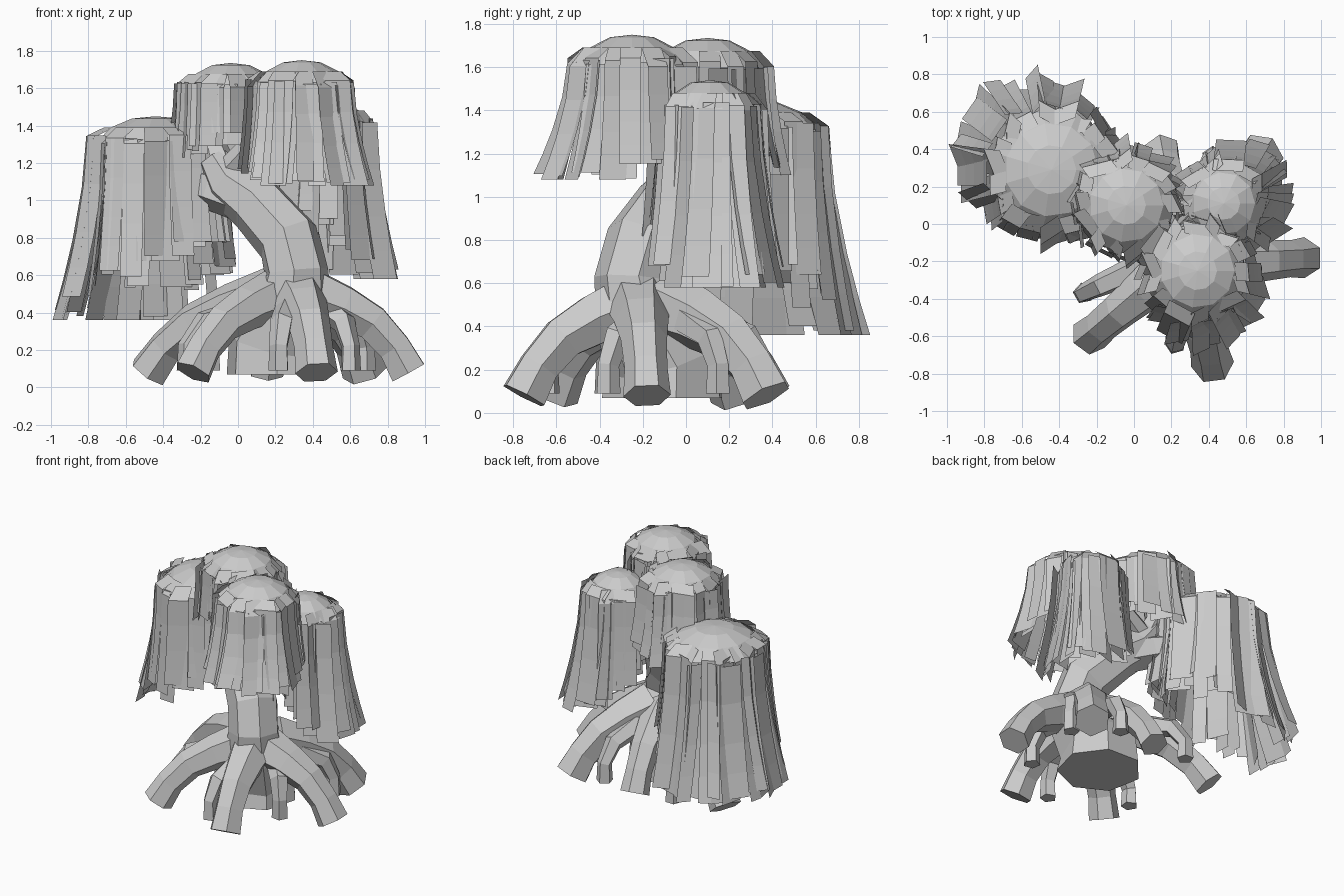
import bpy, bmesh, math, random
from mathutils import Vector

if "Cube" in bpy.data.objects:
    bpy.data.objects.remove(bpy.data.objects["Cube"])

random.seed(4)
grey = bpy.data.materials.new("plain grey")
grey.diffuse_color = (0.6, 0.6, 0.6, 1)
grey.use_nodes = True
grey.node_tree.nodes["Principled BSDF"].inputs["Base Color"].default_value = grey.diffuse_color


def finish(bm, name, normals=True):
    if normals:
        bmesh.ops.recalc_face_normals(bm, faces=bm.faces[:])
    me = bpy.data.meshes.new(name)
    bm.to_mesh(me)
    bm.free()
    me.materials.append(grey)
    ob = bpy.data.objects.new(name, me)
    bpy.context.collection.objects.link(ob)
    return ob


def tube(name, pts, sides=6, phase=0.3):
    """Flat-faced capped tube through (x, y, z, radius) points."""
    bm = bmesh.new()
    c = [Vector(p[:3]) for p in pts]
    n = len(c)
    rings, side, prev = [], None, None
    for i in range(n):
        t = (c[min(i + 1, n - 1)] - c[max(i - 1, 0)]).normalized()
        if side is None:
            side = t.orthogonal().normalized()
        else:
            side = prev.rotation_difference(t) @ side
        prev = t
        up = t.cross(side)
        ring = []
        for k in range(sides):
            a = phase + k * math.tau / sides
            ring.append(bm.verts.new(c[i] + (side * math.cos(a) + up * math.sin(a)) * pts[i][3]))
        rings.append(ring)
    for r0, r1 in zip(rings, rings[1:]):
        for k in range(sides):
            j = (k + 1) % sides
            bm.faces.new((r0[k], r0[j], r1[j], r1[k]))
    bm.faces.new(rings[0][::-1])
    bm.faces.new(rings[-1])
    return finish(bm, name)


# trunk, leaning back to the left
tube("trunk", [(0.22, -0.10, 0.07, 0.29), (0.22, -0.10, 0.25, 0.28), (0.30, -0.22, 0.48, 0.21),
               (0.31, -0.25, 0.62, 0.175), (0.27, -0.20, 0.79, 0.175), (0.10, -0.07, 0.98, 0.16),
               (-0.05, 0.0, 1.09, 0.13), (-0.13, 0.05, 1.22, 0.09)], 7)

# branches up into each crown
tube("left_branch", [(0.06, -0.05, 1.0, 0.13), (-0.12, 0.05, 1.06, 0.12), (-0.28, 0.16, 1.10, 0.10),
                     (-0.40, 0.26, 1.20, 0.07), (-0.43, 0.28, 1.42, 0.04)])
tube("middle_branch", [(-0.08, 0.02, 1.13, 0.1), (-0.13, 0.07, 1.30, 0.075), (-0.04, 0.1, 1.68, 0.04)])
tube("front_branch", [(-0.05, 0.0, 1.15, 0.08), (0.08, -0.1, 1.3, 0.065), (0.25, -0.2, 1.42, 0.055),
                      (0.33, -0.25, 1.7, 0.04)])
tube("right_branch", [(-0.05, 0.02, 1.17, 0.08), (0.15, 0.07, 1.27, 0.06), (0.38, 0.1, 1.33, 0.05),
                      (0.47, 0.11, 1.5, 0.04)])

# large arching roots: start, tip, end radius
roots = {
    "front_root": ((0.31, -0.25), (0.42, -0.75), 0.115),
    "front_left_root": ((0.22, -0.22), (-0.24, -0.60), 0.105),
    "right_root": ((0.38, -0.22), (0.91, -0.18), 0.11),
    "back_right_root": ((0.35, -0.10), (0.68, 0.37), 0.125),
    "back_root": ((0.24, -0.08), (0.15, 0.39), 0.10),
    "left_root": ((0.20, -0.12), (-0.48, 0.22), 0.11),
}
for name, (s, e, r) in roots.items():
    s, e = Vector(s), Vector(e)
    path = []
    for t, z, k in ((0, 0.50, 1.4), (0.35, 0.43, 1.15), (0.64, 0.345, 0.98), (0.86, 0.215, 0.9), (1, 0.08, 1.0)):
        p = s.lerp(e, t)
        path.append((p.x, p.y, z, r * k))
    tube(name, path)

# thin roots dropping between the large ones
small = [((0.28, -0.38), (0.22, -0.64)), ((0.46, -0.20), (0.60, -0.36)), ((0.5, 0.0), (0.68, 0.15)),
         ((0.1, -0.2), (-0.27, -0.37)), ((0.05, 0.05), (-0.15, 0.36)), ((0.34, 0.05), (0.42, 0.36))]
for i, (s, e) in enumerate(small):
    s, e = Vector(s), Vector(e)
    m = s.lerp(e, 0.75)
    tube(f"small_root_{i + 1}", [(s.x, s.y, 0.43, 0.08), (m.x, m.y, 0.35, 0.065),
                                 (e.x, e.y, 0.22, 0.052), (e.x, e.y, 0.09, 0.058)], 5)


def dome(name, cx, cy, top, R, sides=11):
    """Shallow faceted cap with an open underside."""
    bm = bmesh.new()
    apex = bm.verts.new((cx, cy, top))
    rings = []
    for f, d in ((0.4, 0.012), (0.76, 0.06), (1.0, 0.14)):
        rings.append([bm.verts.new((cx + R * f * math.cos(k * math.tau / sides),
                                    cy + R * f * math.sin(k * math.tau / sides), top - d))
                      for k in range(sides)])
    for k in range(sides):
        j = (k + 1) % sides
        bm.faces.new((apex, rings[0][k], rings[0][j]))
        for a, b in zip(rings, rings[1:]):
            bm.faces.new((a[k], b[k], b[j], a[j]))
    finish(bm, name)


def fringe(name, cx, cy, top, R, low, high, flare, out, count):
    """Ribbons that start on the cap, fall over its rim and sweep outward."""
    bm = bmesh.new()
    out = Vector(out).normalized()
    for i in range(count):
        inner = i % 3 == 2
        a = (i + random.uniform(-0.4, 0.4)) * math.tau / count
        d = Vector((math.cos(a), math.sin(a)))
        tw = a + math.pi / 2 + random.uniform(-0.65, 0.65)
        w = Vector((math.cos(tw), math.sin(tw))) * random.uniform(0.045, 0.085)
        rad = R * (random.uniform(0.8, 0.92) if inner else random.uniform(0.96, 1.1))
        facing = d.dot(out)
        f = flare * (0.25 + 0.75 * max(0, facing)) * random.uniform(0.85, 1.1)
        # ribbons on the sweeping side hang lowest
        mix = min(1, max(0, 0.42 - 0.5 * facing + random.uniform(-0.22, 0.22)))
        bottom = low + (high - low) * mix
        start = top - random.uniform(0.10, 0.15)
        path = [(rad * 0.74, top - 0.06)] if i % 3 == 0 else []
        for t in (0, 0.3, 0.6, 0.82, 1):
            path.append((rad + f * t ** 1.6, start + (bottom - start) * t))
        prev = None
        for r, z in path:
            p = Vector((cx, cy)) + d * r
            row = [bm.verts.new((p.x - w.x, p.y - w.y, z)),
                   bm.verts.new((p.x + w.x, p.y + w.y, z))]
            if prev:
                bm.faces.new((prev[0], row[0], row[1], prev[1]))
            prev = row
    finish(bm, name, False)


# four drooping crowns: centre, top, radius, fringe ends, flare, sweep direction, ribbons
crowns = {
    "left": (-0.44, 0.29, 1.45, 0.33, 0.36, 0.78, 0.22, (-0.8, 0.7), 56),
    "middle": (-0.04, 0.10, 1.735, 0.26, 1.10, 1.36, 0.08, (-0.4, 1), 42),
    "front": (0.34, -0.25, 1.75, 0.26, 1.08, 1.25, 0.15, (0.4, -1), 44),
    "right": (0.48, 0.11, 1.54, 0.22, 0.58, 0.98, 0.16, (1, 0.4), 40),
}
for name, (x, y, top, R, lo, hi, fl, out, n) in crowns.items():
    dome(name + "_crown", x, y, top, R)
    fringe(name + "_hanging_leaves", x, y, top, R, lo, hi, fl, out, n)
